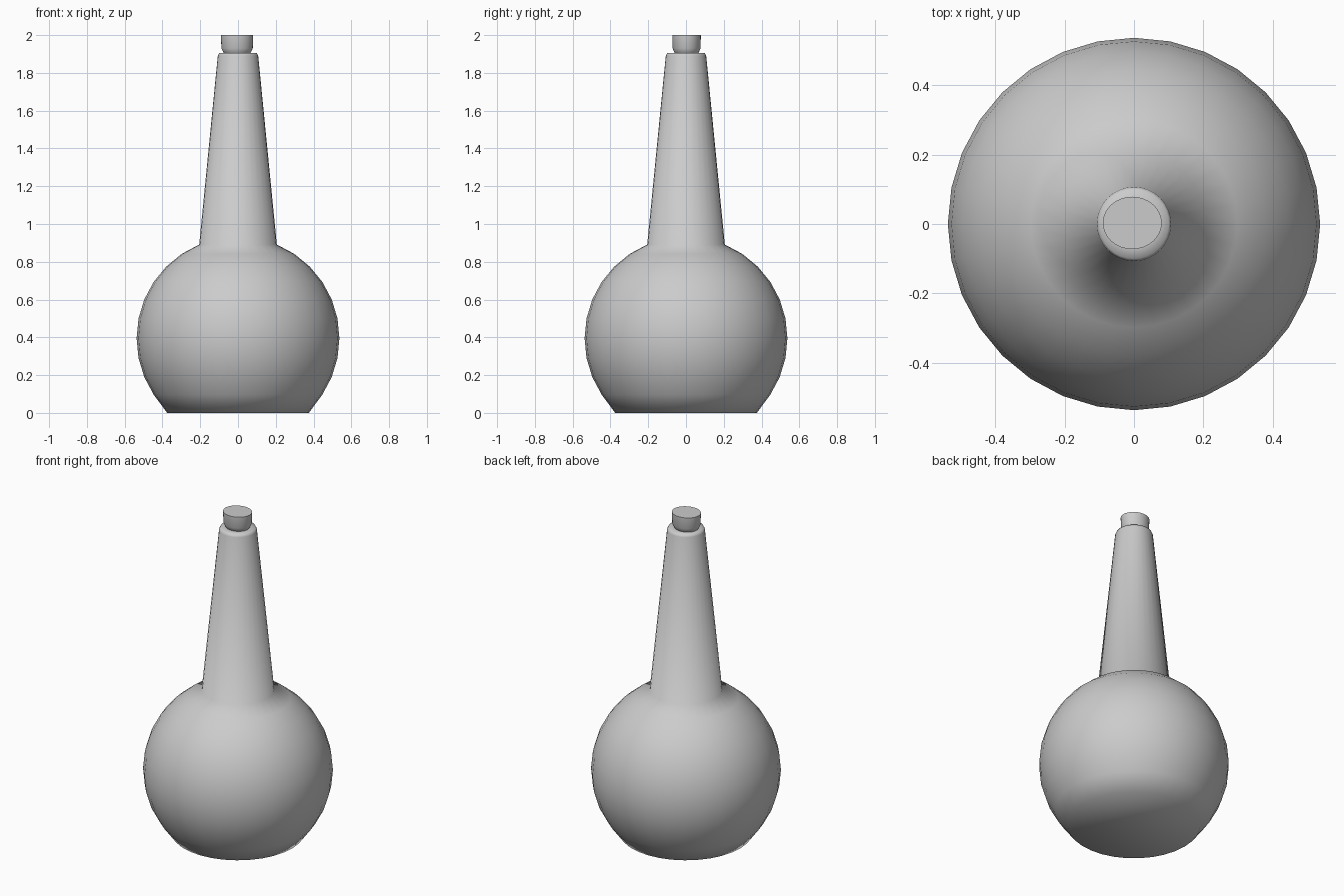
import bpy, bmesh, math

if "Cube" in bpy.data.objects:
    bpy.data.objects.remove(bpy.data.objects["Cube"])

SIDES = 32


def lathe(name, profile, offset=(0, 0), squash=(1, 1)):
    """Closed surface of revolution from (radius, z) points, bottom to top."""
    bm = bmesh.new()
    rings = []
    for r, z in profile:
        ring = []
        for i in range(SIDES):
            a = 2 * math.pi * i / SIDES
            ring.append(bm.verts.new((offset[0] + r * squash[0] * math.cos(a),
                                      offset[1] + r * squash[1] * math.sin(a), z)))
        rings.append(ring)
    for low, high in zip(rings, rings[1:]):
        for i in range(SIDES):
            j = (i + 1) % SIDES
            bm.faces.new((low[i], low[j], high[j], high[i]))
    bm.faces.new(rings[0][::-1])
    bm.faces.new(rings[-1])
    mesh = bpy.data.meshes.new(name)
    bm.to_mesh(mesh)
    bm.free()
    obj = bpy.data.objects.new(name, mesh)
    bpy.context.collection.objects.link(obj)
    bpy.ops.object.select_all(action='DESELECT')
    obj.select_set(True)
    bpy.context.view_layer.objects.active = obj
    bpy.ops.object.shade_smooth_by_angle(angle=math.radians(70))
    return obj


# Round flask body with a flat base, running into the tapered neck
R, CZ = 0.537, 0.395
body = [(0.375, 0.0)]
for k in range(-3, 7):
    a = math.radians(11.25 * k)
    body.append((R * math.cos(a), CZ + R * math.sin(a)))
neck = [(0.107, 1.89), (0.100, 1.905), (0.065, 1.905)]
lathe("flask", body + neck)

# Slightly oval stopper, narrowing where it enters the neck
lathe("stopper", [(0.055, 1.89), (0.072, 1.907), (0.083, 1.93), (0.085, 2.0)],
      offset=(-0.005, 0.003), squash=(1.0, 0.89))
